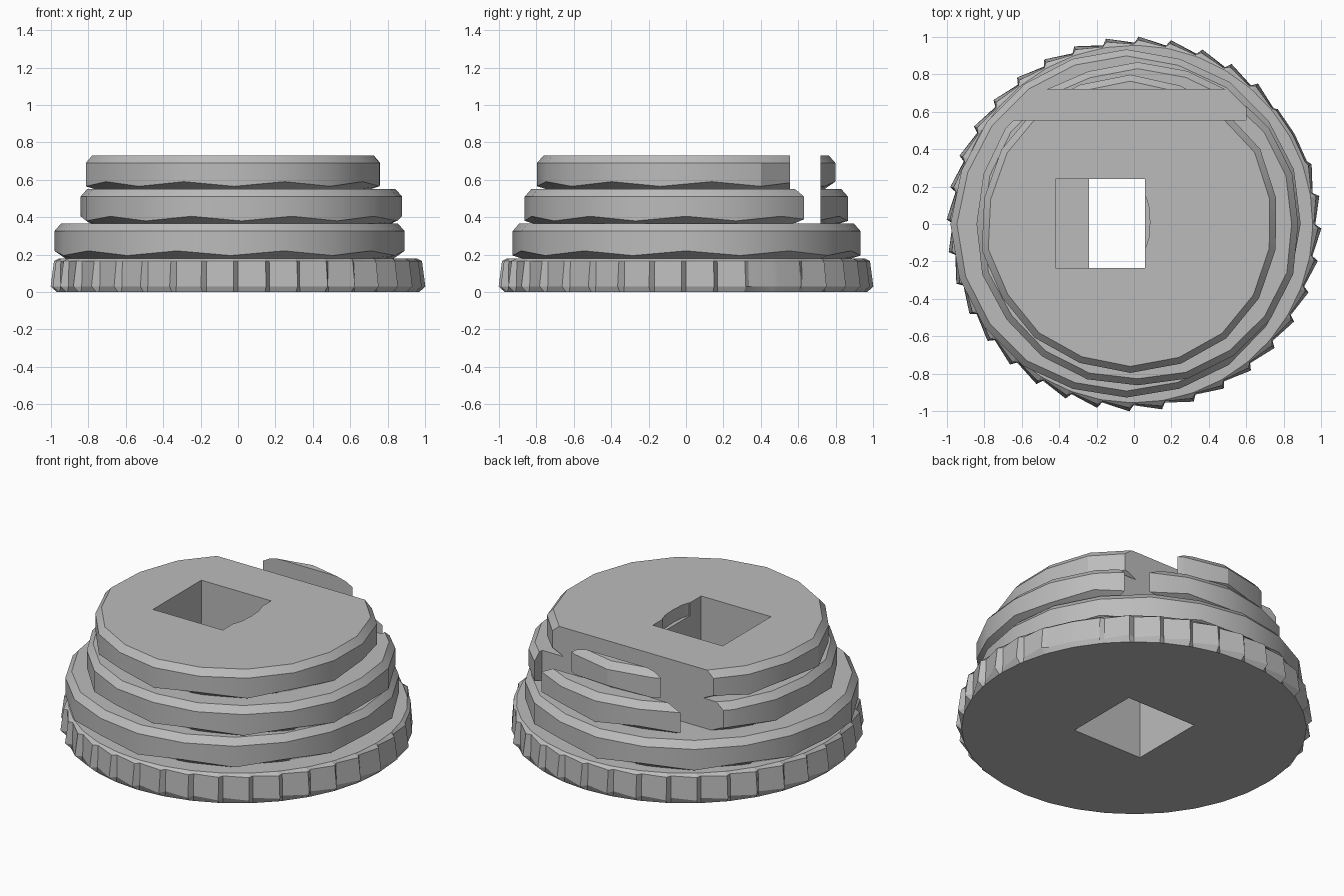
import bpy, bmesh, random
from math import cos, sin, pi, radians

random.seed(4)
if "Cube" in bpy.data.objects:
    bpy.data.objects.remove(bpy.data.objects["Cube"])

grey = bpy.data.materials.new("plain grey")
grey.use_nodes = True
colour = (0.5, 0.5, 0.5, 1)
grey.diffuse_color = colour
grey.node_tree.nodes["Principled BSDF"].inputs["Base Color"].default_value = colour


def make(name, bm):
    bmesh.ops.recalc_face_normals(bm, faces=bm.faces[:])
    mesh = bpy.data.meshes.new(name)
    bm.to_mesh(mesh)
    bm.free()
    mesh.materials.append(grey)
    ob = bpy.data.objects.new(name, mesh)
    bpy.context.collection.objects.link(ob)
    return ob


def loft(name, rings):
    """Skin a stack of equal-length rings and cap both ends."""
    bm = bmesh.new()
    loops = [[bm.verts.new(p) for p in ring] for ring in rings]
    n = len(loops[0])
    for low, high in zip(loops, loops[1:]):
        for i in range(n):
            j = (i + 1) % n
            bm.faces.new((low[i], low[j], high[j], high[i]))
    bm.faces.new(loops[0][::-1])
    bm.faces.new(loops[-1])
    return make(name, bm)


def box(name, x, y, z):
    corners = [(x[0], y[0]), (x[1], y[0]), (x[1], y[1]), (x[0], y[1])]
    return loft(name, [[(*c, h) for c in corners] for h in z])


def tier(name, cx, radius, z0, z1, sides):
    """Faceted disc with a chipped underside and a bevelled rim."""
    rings = [[], [], [], []]
    for i in range(sides):
        a = 2 * pi * i / sides - pi / 2
        r = radius + random.uniform(-0.012, 0.008)
        chip = 0.02 + 0.025 * (i % 2)
        profile = [(r - 0.065, z0), (r, z0 + chip),
                   (r, z1 - 0.04), (r - 0.035, z1)]
        for ring, (rr, z) in zip(rings, profile):
            ring.append((cx + rr * cos(a), rr * sin(a), z))
    return loft(name, rings)


# Toothed base: each tooth swells along its arc, then steps back in
TEETH = 36
base_rings = [[], [], [], []]
for i in range(TEETH):
    plain = i in (2, 3)
    for share, tip in ((0, 0), (0.86, 1)):
        a = 2 * pi * (i + share) / TEETH
        swell = 0.5 if plain else tip
        profile = [(0.97, 0), (0.965 + 0.037 * swell, 0.03),
                   (0.962 + 0.022 * swell, 0.165), (0.955, 0.18)]
        for ring, (r, z) in zip(base_rings, profile):
            ring.append((r * cos(a), r * sin(a), z))
base = loft("toothed_base", base_rings)

# Three stacked discs
lower = tier("lower_disc", -0.04, 0.935, 0.175, 0.365, 20)
middle = tier("middle_disc", 0.02, 0.868, 0.36, 0.55, 20)
upper = tier("upper_disc", -0.02, 0.798, 0.545, 0.73, 18)

# Cutters: offset square holes, rear slot, small chip in the hole edge
low_hole = box("low_hole_cutter", (-0.24, 0.24), (-0.235, 0.24), (-1, 2))
high_hole = box("high_hole_cutter", (-0.42, 0.06), (-0.235, 0.24), (-1, 2))
slot = box("slot_cutter", (-2, 0.6), (0.555, 0.72), (0.2, 2))
chip_ring = [(0.055 + 0.03 * cos(k * pi / 5), 0.01 + 0.14 * sin(k * pi / 5))
             for k in range(10)]
chip = loft("chip_cutter", [[(*p, z) for p in chip_ring] for z in (0.65, 1)])

jobs = [(base, [low_hole]), (lower, [low_hole]),
        (middle, [high_hole, slot]), (upper, [high_hole, slot, chip])]
for ob, cutters in jobs:
    bpy.ops.object.select_all(action="DESELECT")
    bpy.context.view_layer.objects.active = ob
    ob.select_set(True)
    for cutter in cutters:
        mod = ob.modifiers.new("cut", "BOOLEAN")
        mod.operation = "DIFFERENCE"
        mod.solver = "EXACT"
        mod.object = cutter
        bpy.ops.object.modifier_apply(modifier=mod.name)
    bpy.ops.object.shade_smooth_by_angle(angle=radians(22))

for cutter in (low_hole, high_hole, slot, chip):
    bpy.data.objects.remove(cutter)
